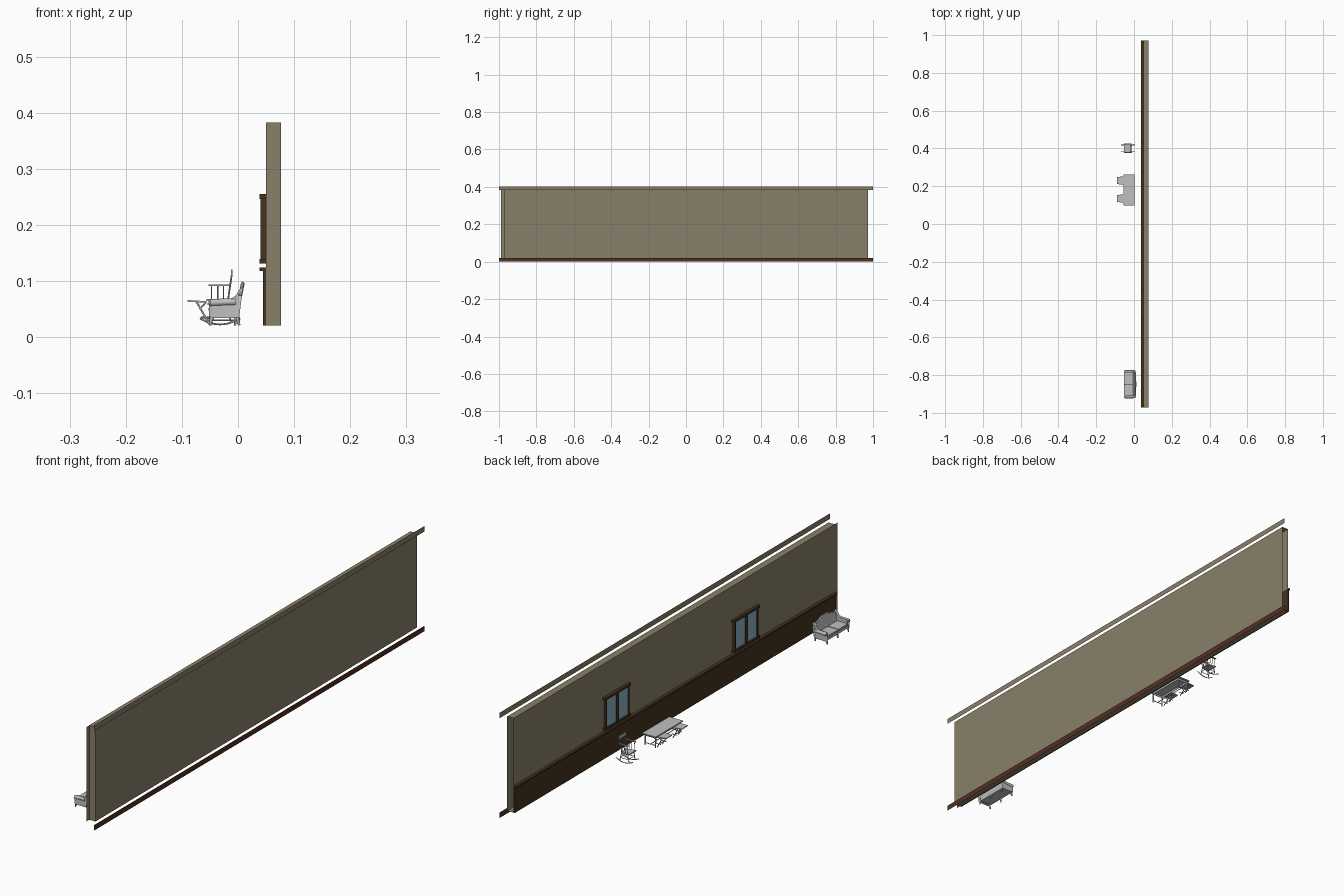
import bpy, bmesh, math
from mathutils import Vector, Matrix

old = bpy.data.objects.get("Cube")
if old:
    bpy.data.objects.remove(old, do_unlink=True)


def material(name, rgb):
    lin = [(c / 255) ** 2.2 for c in rgb] + [1]
    m = bpy.data.materials.new(name)
    m.use_nodes = True
    m.diffuse_color = lin
    node = next(n for n in m.node_tree.nodes if n.type == 'BSDF_PRINCIPLED')
    node.inputs["Base Color"].default_value = lin
    return m


tan = material("tan_plaster", (137, 127, 105))
dark_wood = material("dark_wood", (70, 54, 36))
red_wood = material("red_brown_wood", (84, 52, 40))
glass = material("blue_glass", (142, 176, 192))
grey = material("light_grey", (190, 190, 190))

made = []
FLOOR = 0.021


def finish(bm, name, mat):
    me = bpy.data.meshes.new(name)
    bm.to_mesh(me)
    bm.free()
    me.materials.append(mat)
    ob = bpy.data.objects.new(name, me)
    bpy.context.collection.objects.link(ob)
    made.append(ob)
    return ob


def box(bm, x0, x1, y0, y1, z0, z1):
    lo, hi = Vector((x0, y0, z0)), Vector((x1, y1, z1))
    mat = Matrix.Translation((lo + hi) / 2) @ Matrix.Diagonal((*(hi - lo), 1))
    return bmesh.ops.create_cube(bm, size=1, matrix=mat)["verts"]


def rod(bm, p, q, r0, r1=None):
    p, q = Vector(p), Vector(q)
    d = q - p
    mat = Matrix.Translation((p + q) / 2) @ d.to_track_quat('Z', 'Y').to_matrix().to_4x4()
    bmesh.ops.create_cone(bm, cap_ends=True, segments=8, radius1=r0,
                          radius2=r1 or r0, depth=d.length, matrix=mat)


def chain(bm, pts, r):
    for a, b in zip(pts, pts[1:]):
        rod(bm, a, b, r)


def extrude(bm, pts, vec, solid=True):
    """Sweep a 3D outline along vec, as a solid or as an open sheet."""
    a = [bm.verts.new(p) for p in pts]
    b = [bm.verts.new(Vector(p) + Vector(vec)) for p in pts]
    n = len(pts)
    faces = [bm.faces.new((a[i], a[(i + 1) % n], b[(i + 1) % n], b[i]))
             for i in range(n if solid else n - 1)]
    if solid:
        faces += [bm.faces.new(a), bm.faces.new(b)]
        bmesh.ops.recalc_face_normals(bm, faces=faces)
    return a


def long_sheet(name, xz, y0, y1, mat, solid=False):
    bm = bmesh.new()
    start = extrude(bm, [(x, y0, z) for x, z in xz], (0, y1 - y0, 0), solid)
    if not solid and len(xz) > 2:
        bm.faces.new(start)
    return finish(bm, name, mat)


# Hollow wall, open at its rear end
long_sheet("wall", [(.05, FLOOR), (.077, FLOOR), (.077, .382), (.05, .382), (.05, .12)],
           -.972, .972, tan)
long_sheet("wall_end_return", [(.051, FLOOR), (.051, .382)], -.99, -.972, tan)

# Flat edge strips outside the wall
long_sheet("top_strip", [(.09, .382), (.09, .403)], -1, 1, tan)
long_sheet("bottom_strip", [(.09, 0), (.09, FLOOR)], -1, 1, red_wood)

# Lower panelling with its rail
long_sheet("wainscot", [(.05, FLOOR), (.0445, FLOOR), (.0445, .118), (.038, .118),
                        (.038, .124), (.05, .124)], -.972, .972, dark_wood, True)

# Windows
for label, yc in (("rear", .355), ("front", -.425)):
    bm = bmesh.new()
    for z0, z1 in ((.131, .139), (.246, .255)):
        box(bm, .038, .05, yc - .078, yc + .078, z0, z1)
    for dy, w in ((-.068, .003), (0, .007), (.068, .003)):
        box(bm, .040, .05, yc + dy - w, yc + dy + w, .139, .246)
    finish(bm, label + "_window_frame", dark_wood)
    bm = bmesh.new()
    for s in (-1, 1):
        box(bm, .0435, .05, yc + s * .036 - .029, yc + s * .036 + .029, .139, .246)
    finish(bm, label + "_window_glass", glass)

# Sofa: seat, scrolled arms, arched back, legs
SY = -.848
bm = bmesh.new()
box(bm, -.05, 0, SY - .066, SY + .066, .036, .045)
for s in (-1, 1):
    vs = box(bm, -.053, -.004, SY + s * .03 - .0295, SY + s * .03 + .0295, .045, .054)
    edges = {e for v in vs for e in v.link_edges}
    bmesh.ops.bevel(bm, geom=list(edges), offset=.002, segments=2, affect='EDGES')
finish(bm, "sofa_seat", grey)

bm = bmesh.new()
arm = [(-.046, .034), (.002, .034), (.009, .09), (.003, .086), (-.004, .074),
       (-.014, .067), (-.046, .066)]
for s in (-1, 1):
    y = SY + s * .066
    extrude(bm, [(x, y - .005, z) for x, z in arm], (0, .010, 0))
    rod(bm, (-.05, y + s * .002, .061), (-.004, y + s * .002, .063), .0065)
    rod(bm, (-.048, y, .036), (-.048, y, .058), .004)
finish(bm, "sofa_arms", grey)

bm = bmesh.new()
half = [(.072, .036), (.072, .074), (.064, .084), (.046, .087), (.03, .091), (.014, .096)]
outline = half + [(-y, z) for y, z in reversed(half)]


def lean(z):
    return -.006 + (z - .036) * .2


extrude(bm, [(lean(z), SY + y, z) for y, z in outline], (.006, 0, 0))
chain(bm, [(lean(z) + .002, SY + y, z) for y, z in outline[1:-1]], .0028)
finish(bm, "sofa_back", grey)

bm = bmesh.new()
for y in (-.064, 0, .064):
    for x, kick in ((-.046, -.004), (-.001, .003)):
        rod(bm, (x + kick, SY + y, FLOOR), (x, SY + y, .037), .0022, .004)
finish(bm, "sofa_legs", grey)

# Table
bm = bmesh.new()
box(bm, -.056, .002, .099, .263, .064, .068)
finish(bm, "table_top", grey)
bm = bmesh.new()
for x in (-.049, -.005):
    for y in (.108, .254):
        rod(bm, (x, y, FLOOR), (x, y, .064), .0018, .0032)
    box(bm, x - .001, x + .001, .108, .254, .057, .064)
for y in (.108, .254):
    box(bm, -.049, -.005, y - .001, y + .001, .057, .064)
    rod(bm, (-.049, y, .03), (-.005, y, .03), .0015)
rod(bm, (-.027, .108, .03), (-.027, .254, .03), .0015)
finish(bm, "table_legs", grey)

# Two seats tucked at the table's outer side, on slanted legs
for label, yc in (("rear", .23), ("front", .135)):
    bm = bmesh.new()
    extrude(bm, [(-.09, yc - .018, .063), (-.09, yc + .018, .063),
                 (-.056, yc + .023, .061), (-.056, yc - .023, .061)], (0, 0, .003))
    for s in (-1, 1):
        y = yc + s * .016
        rod(bm, (-.074, y, .063), (-.05, y, FLOOR), .0017)
        rod(bm, (-.058, y, .061), (-.068, y, .05), .0015)
        rod(bm, (-.066, y, .035), (-.045, y, .035), .0015)
    rod(bm, (-.058, yc - .016, .035), (-.058, yc + .016, .035), .0015)
    finish(bm, label + "_table_seat", grey)

# Rocking chair
RY = .4
bm = bmesh.new()
extrude(bm, [(-.054, RY - .022, .057), (-.054, RY + .022, .057),
             (-.016, RY + .017, .055), (-.016, RY - .017, .055)], (0, 0, .004))
finish(bm, "rocker_seat", grey)

bm = bmesh.new()
for s in (-1, 1):
    y = RY + s * .018
    arc = [(-.032 + .036 * t, y, .0225 + .011 * t * t) for t in (i / 4 for i in range(-4, 5))]
    chain(bm, arc, .0016)
    rod(bm, (-.052, y, .025), (-.046, y, .057), .0016)
    rod(bm, (-.012, y, .025), (-.02, y, .057), .0016)
    rod(bm, (-.05, y, .038), (-.016, y, .038), .0011)
for x in (-.05, -.016):
    rod(bm, (x, RY - .018, .04), (x, RY + .018, .04), .0011)
finish(bm, "rocker_base", grey)

bm = bmesh.new()
for i in range(-2, 3):
    r = .0016 if abs(i) == 2 else .0009
    rod(bm, (-.019, RY + i * .0078, .058), (-.011, RY + i * .0098, .112), r)
box(bm, -.0125, -.0095, RY - .023, RY + .023, .108, .12)
for s in (-1, 1):
    y = RY + s * .022
    box(bm, -.053, -.013, y - .003, y + .003, .091, .0935)
    for x in (-.047, -.036, -.026):
        rod(bm, (x, RY + s * .019, .058), (x, y, .092), .001)
finish(bm, "rocker_back_and_arms", grey)

# Smooth the rounded parts, keep the edges sharp
bpy.ops.object.select_all(action='DESELECT')
for ob in made:
    ob.select_set(True)
bpy.context.view_layer.objects.active = made[0]
bpy.ops.object.shade_smooth_by_angle(angle=math.radians(50))
